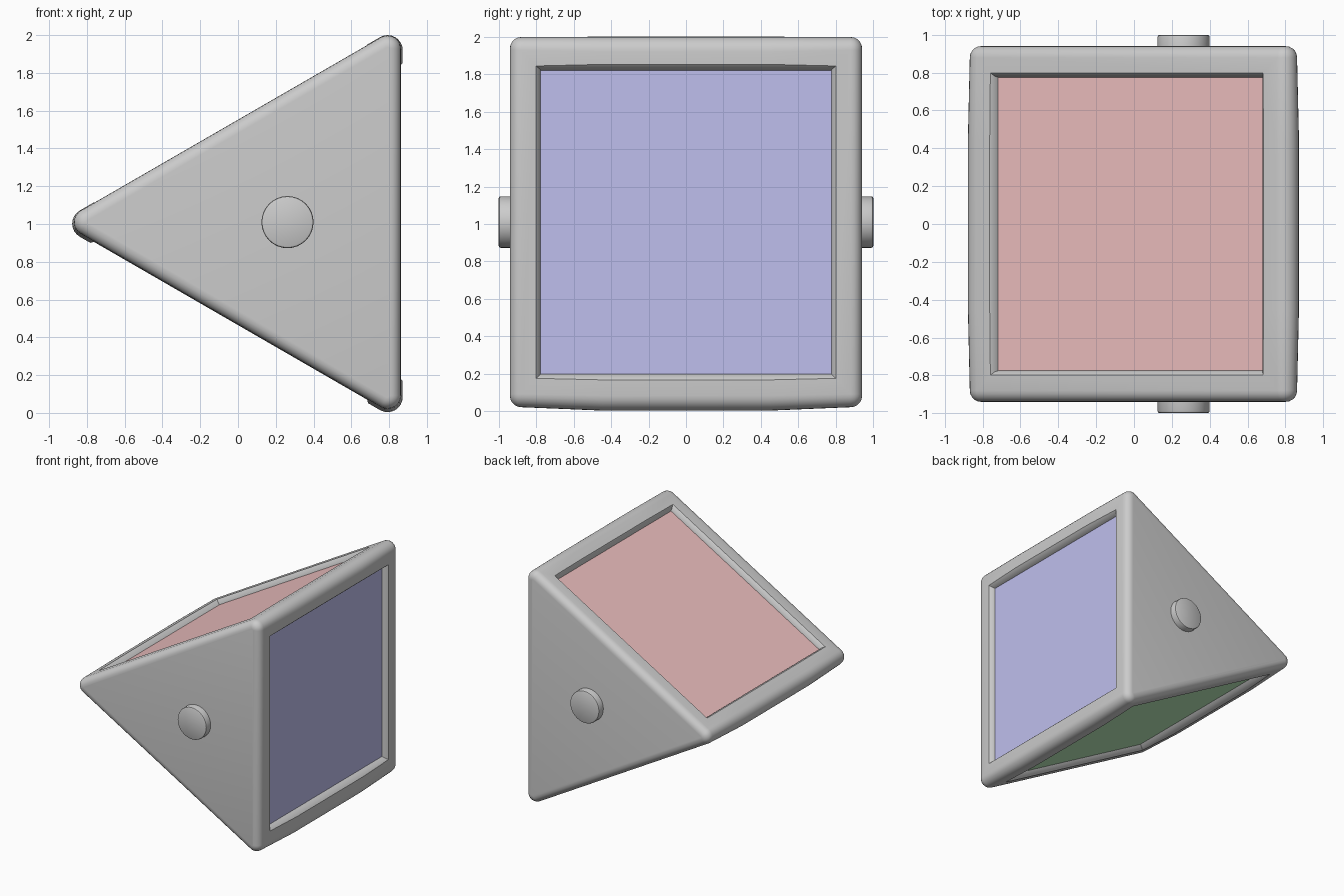
import bpy, bmesh, math
from mathutils import Matrix, Vector

if "Cube" in bpy.data.objects:
    bpy.data.objects.remove(bpy.data.objects["Cube"])

CX, CZ = 0.262, 1.01      # axle centre, seen from the front
INR, RAD = 0.60, 0.07     # triangle inradius and edge rounding
END = 0.94


def make_object(name, bm, angle=40):
    bmesh.ops.recalc_face_normals(bm, faces=bm.faces)
    me = bpy.data.meshes.new(name)
    bm.to_mesh(me)
    bm.free()
    ob = bpy.data.objects.new(name, me)
    bpy.context.collection.objects.link(ob)
    bpy.ops.object.select_all(action='DESELECT')
    ob.select_set(True)
    bpy.context.view_layer.objects.active = ob
    bpy.ops.object.shade_smooth_by_angle(angle=math.radians(angle))
    return ob


def loft(rings):
    bm = bmesh.new()
    vs = [[bm.verts.new(p) for p in ring] for ring in rings]
    for a, b in zip(vs, vs[1:]):
        for i in range(len(a)):
            j = (i + 1) % len(a)
            bm.faces.new((a[i], a[j], b[j], b[i]))
    bm.faces.new(vs[0])
    bm.faces.new(vs[-1])
    return bm


def triangle(y, grow=0.0, dz=0.0, steps=8):
    """Rounded equilateral triangle pointing to -x."""
    r = RAD + grow
    pts = []
    for k in range(3):
        a = math.radians(60 + 120 * k)
        cx = CX + 2 * (INR - RAD) * math.cos(a)
        cz = CZ + dz + 2 * (INR - RAD) * math.sin(a)
        for s in range(steps + 1):
            t = a + math.radians(-60 + 120 * s / steps)
            pts.append((cx + r * math.cos(t), y, cz + r * math.sin(t)))
    return pts


# Prism body: rounded ends and a slight swelling along the middle
half = []
B = 0.06
for s in range(6):
    t = math.pi / 2 * s / 5
    half.append((END - B + B * math.cos(t), -B * (1 - math.sin(t)), 0))
half.append((0.45, 0.010, -0.008))
rings = [triangle(-y, g, d) for y, g, d in half]
rings += [triangle(y, g, d) for y, g, d in reversed(half)]
body = make_object("prism_body", loft(rings))


def face_matrix(deg):
    """Local z points out of the prism side, local y runs along the axle."""
    a = math.radians(deg)
    n = Vector((math.cos(a), 0, math.sin(a)))
    y = Vector((0, 1, 0))
    x = y.cross(n)
    m = Matrix((x, y, n)).transposed().to_4x4()
    m.translation = Vector((CX, 0, CZ)) + n * INR
    return m


def rect(m, hx, hy, z):
    return [m @ Vector((sx * hx, sy * hy, z))
            for sx, sy in ((-1, -1), (1, -1), (1, 1), (-1, 1))]


# Recesses with flared walls, and a coloured panel on each recess floor
colours = {"blue_panel": (0, (0.52, 0.52, 0.85, 1)),
           "red_panel": (120, (0.85, 0.52, 0.52, 1)),
           "green_panel": (240, (0.52, 0.85, 0.52, 1))}
for name, (deg, colour) in colours.items():
    m = face_matrix(deg)
    cutter = make_object("recess_cutter", loft([
        rect(m, 0.81, 0.775, -0.045), rect(m, 0.818, 0.782, -0.018),
        rect(m, 0.832, 0.798, 0.0), rect(m, 0.862, 0.828, 0.03)]))
    mod = body.modifiers.new("recess", 'BOOLEAN')
    mod.operation = 'DIFFERENCE'
    mod.solver = 'EXACT'
    mod.object = cutter
    bpy.context.view_layer.objects.active = body
    bpy.ops.object.modifier_apply(modifier=mod.name)
    bpy.data.objects.remove(cutter)

    panel = make_object(name, loft([rect(m, 0.81, 0.776, -0.06),
                                    rect(m, 0.81, 0.776, -0.043)]))
    mat = bpy.data.materials.new(name)
    mat.diffuse_color = colour
    mat.use_nodes = True
    mat.node_tree.nodes["Principled BSDF"].inputs["Base Color"].default_value = mat.diffuse_color
    panel.data.materials.append(mat)

bpy.ops.object.select_all(action='DESELECT')
body.select_set(True)
bpy.context.view_layer.objects.active = body
bpy.ops.object.shade_smooth_by_angle(angle=math.radians(40))

# Axle pegs on both ends
for name, s in (("front_peg", -1), ("back_peg", 1)):
    peg_rings = []
    for y, r in ((0.90, 0.138), (0.988, 0.138), (0.996, 0.135), (1.0, 0.127)):
        peg_rings.append([(CX + r * math.cos(i * math.tau / 32), s * y,
                           CZ + r * math.sin(i * math.tau / 32)) for i in range(32)])
    make_object(name, loft(peg_rings))
